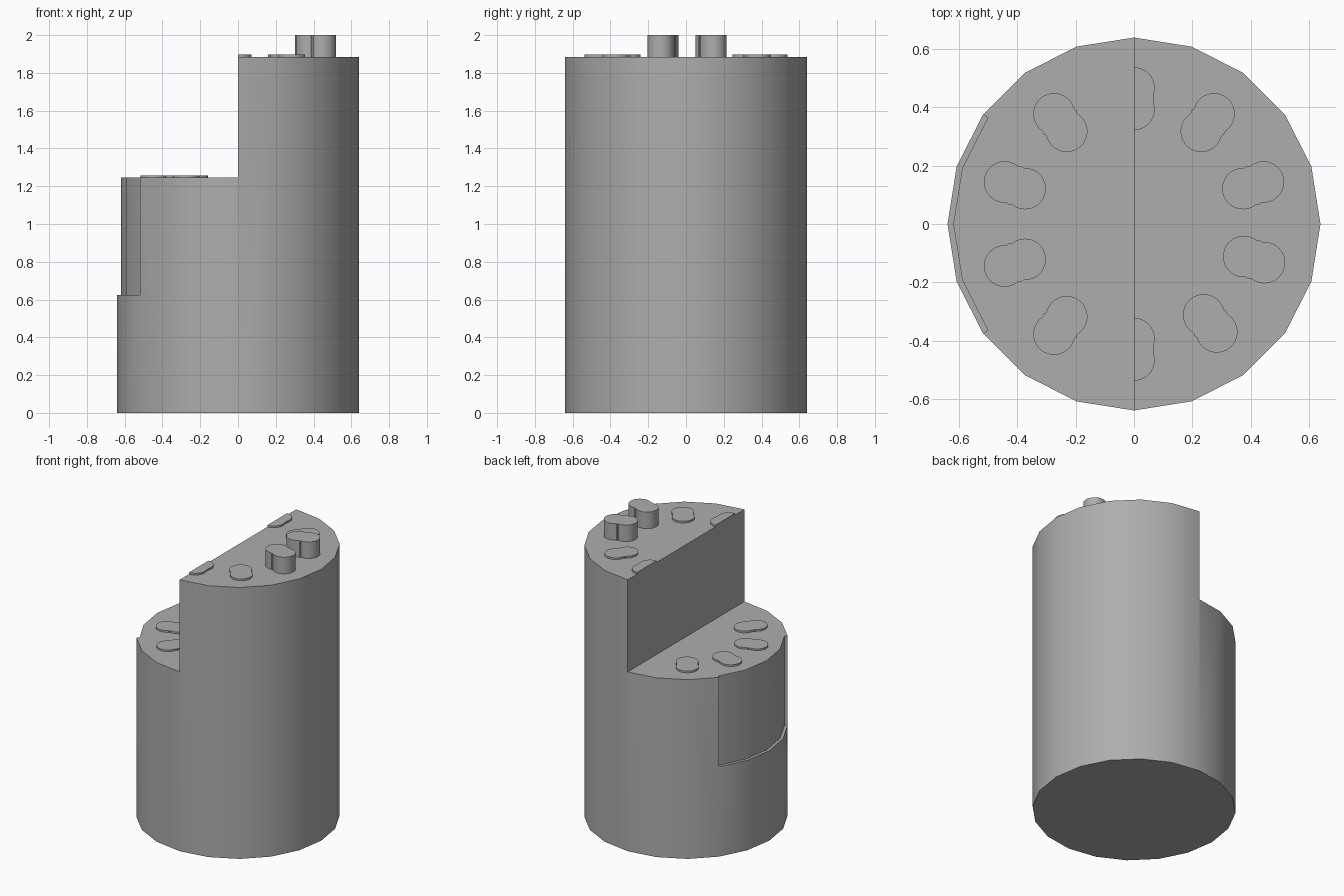
import bpy, bmesh
from math import cos, sin, pi, radians, sqrt

cube = bpy.data.objects.get("Cube")
if cube:
    bpy.data.objects.remove(cube, do_unlink=True)

RADIUS, SIDES = 0.64, 20
STEP_Z, TOP_Z = 1.245, 1.885
RECESS_Z, RECESS_R = 0.625, 0.62
GRAY = (0.42, 0.42, 0.42, 1)

gray = bpy.data.materials.new("plain gray")
gray.use_nodes = True
gray.diffuse_color = GRAY
gray.node_tree.nodes["Principled BSDF"].inputs["Base Color"].default_value = GRAY


def prism(name, outline, z0, z1):
    """Extrude a counter-clockwise outline from z0 to z1."""
    bm = bmesh.new()
    low = [bm.verts.new((x, y, z0)) for x, y in outline]
    high = [bm.verts.new((x, y, z1)) for x, y in outline]
    bm.faces.new(low[::-1])
    bm.faces.new(high)
    for i in range(len(outline)):
        j = (i + 1) % len(outline)
        bm.faces.new((low[i], low[j], high[j], high[i]))
    bmesh.ops.recalc_face_normals(bm, faces=bm.faces)
    mesh = bpy.data.meshes.new(name)
    bm.to_mesh(mesh)
    bm.free()
    mesh.materials.append(gray)
    obj = bpy.data.objects.new(name, mesh)
    bpy.context.collection.objects.link(obj)
    return obj


def activate(obj):
    bpy.ops.object.select_all(action="DESELECT")
    obj.select_set(True)
    bpy.context.view_layer.objects.active = obj


def smooth(obj):
    activate(obj)
    bpy.ops.object.shade_smooth_by_angle(angle=radians(30))


def cut(obj, cutter):
    cutter.hide_render = True
    mod = obj.modifiers.new("cut", "BOOLEAN")
    mod.operation, mod.solver, mod.object = "DIFFERENCE", "EXACT", cutter
    activate(obj)
    bpy.ops.object.modifier_apply(modifier=mod.name)
    bpy.data.objects.remove(cutter, do_unlink=True)


def arc(radius, first, last):
    """Points on the body's polygon corners, from corner first to corner last."""
    step = 2 * pi / SIDES
    return [(radius * cos(i * step), radius * sin(i * step)) for i in range(first, last + 1)]


# Body: faceted drum with one half stepped down
body = prism("body", arc(RADIUS, 0, SIDES - 1), 0, TOP_Z)
cut(body, prism("step_cutter", [(-1, -1), (0, -1), (0, 1), (-1, 1)], STEP_Z, 3))

# Shallow recess around the side of the lower half
ring = arc(0.8, 8, 12) + arc(RECESS_R, 8, 12)[::-1]
cut(body, prism("recess_cutter", ring, RECESS_Z, STEP_Z + 0.1))
smooth(body)


def stud_outline(angle, count=64, lobe=0.071, offset=0.037, along=0.02, across=0.07):
    """Two joined round lobes with a small waist bump, pointing outward."""
    points = []
    for i in range(count):
        t = 2 * pi * i / count
        lobes = offset * abs(cos(t)) + sqrt(lobe ** 2 - (offset * sin(t)) ** 2)
        waist = 1 / sqrt((cos(t) / along) ** 2 + (sin(t) / across) ** 2)
        r = max(lobes, waist)
        u, v = 0.43 + r * cos(t), r * sin(t)
        points.append((u * cos(angle) - v * sin(angle), u * sin(angle) + v * cos(angle)))
    return points


# Studs: ten around the top, two tall, two halved by the step edge
for k in range(10):
    degrees = 18 + 36 * k
    # The last two sit slightly further round
    outline = stud_outline(radians(degrees + (1.5 if degrees > 270 else 0)))
    base, height = TOP_Z, 0.012
    if degrees in (90, 270):
        # Rotate the list so that the kept half is one continuous run
        half = len(outline) // 2
        if degrees == 90:
            outline = outline[half:] + outline[:half]
        outline = [(max(x, 0), y) for x, y in outline + outline[:1] if x > -1e-5]
        outline = list(dict.fromkeys(outline))
    elif 90 < degrees < 270:
        base = STEP_Z
    if degrees in (18, 342):
        height = 2 - TOP_Z
    smooth(prism(f"stud_{k + 1}", outline, base - 0.002, base + height))
